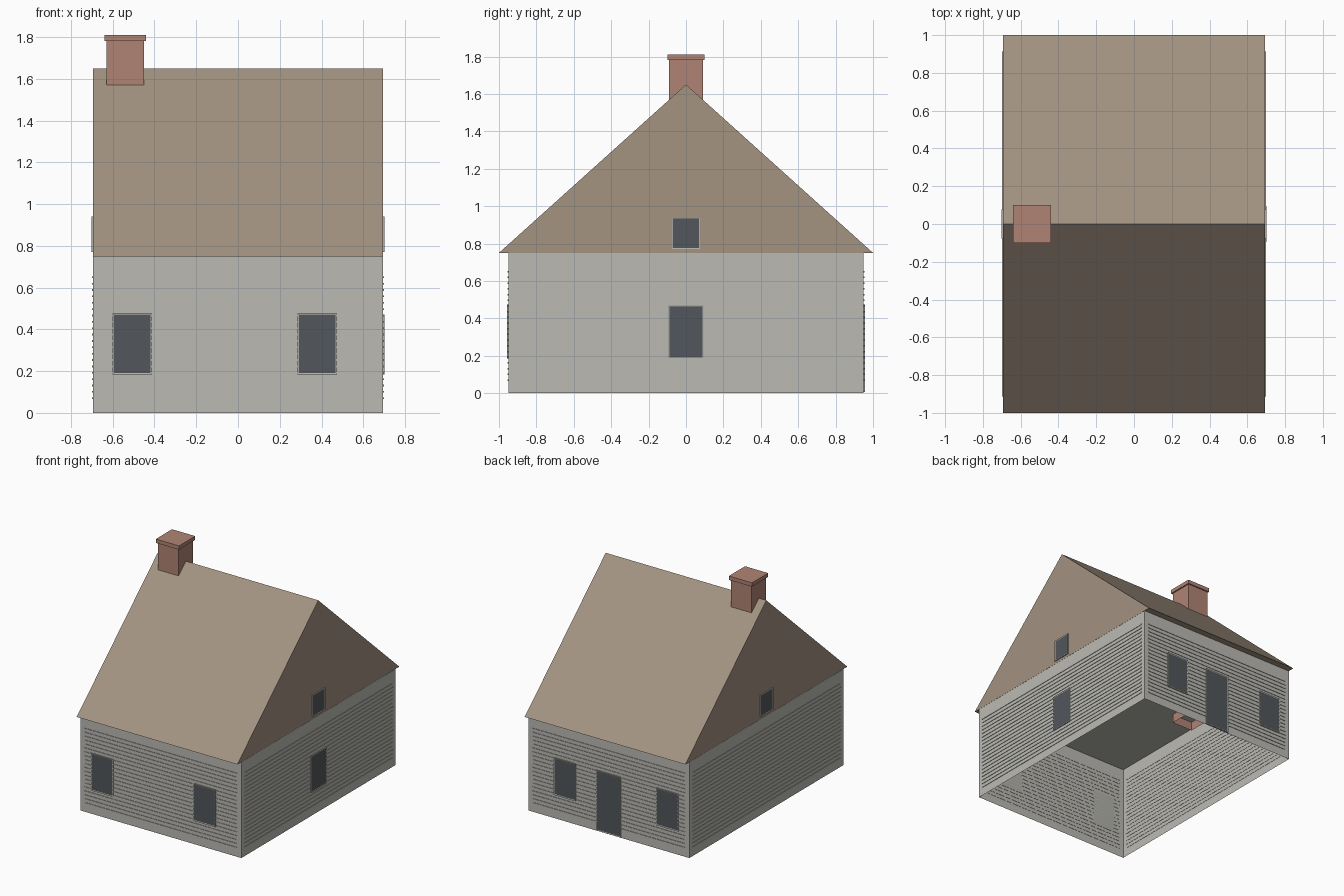
import bpy, bmesh
from math import pi
from mathutils import Matrix, Vector

cube = bpy.data.objects.get("Cube")
if cube:
    bpy.data.objects.remove(cube, do_unlink=True)


def material(name, hexcode):
    lin = [((int(hexcode[i:i + 2], 16) / 255 + 0.055) / 1.055) ** 2.4 for i in (0, 2, 4)]
    m = bpy.data.materials.new(name)
    m.use_nodes = True
    m.diffuse_color = (*lin, 1)
    m.node_tree.nodes["Principled BSDF"].inputs["Base Color"].default_value = (*lin, 1)
    return m


WALL = material("pale grey boards", "BBBAB3")
TRIM = material("grey trim", "B0B0A8")
GLASS = material("dark slate glass", "52565B")
ROOF = material("tan roof", "A39381")
BRICK = material("red brick", "B08475")


def finish(name, bm, *mats):
    bmesh.ops.recalc_face_normals(bm, faces=bm.faces)
    me = bpy.data.meshes.new(name)
    bm.to_mesh(me)
    bm.free()
    for m in mats:
        me.materials.append(m)
    ob = bpy.data.objects.new(name, me)
    bpy.context.collection.objects.link(ob)
    return ob


def add_box(bm, lo, hi):
    lo, hi = Vector(lo), Vector(hi)
    mat = Matrix.Translation((lo + hi) / 2) @ Matrix.Diagonal((*(hi - lo), 1))
    return bmesh.ops.create_cube(bm, size=1, matrix=mat)["verts"]


def open_bottom(bm):
    bm.normal_update()
    down = [f for f in bm.faces if f.normal.z < -0.9]
    bmesh.ops.delete(bm, geom=down, context="FACES_ONLY")


HX, HY, WALL_H, RIDGE = 0.694, 0.95, 0.75, 1.65

# House body, hollow and open underneath
bm = bmesh.new()
add_box(bm, (-HX, -HY, 0), (HX, HY, WALL_H - 0.001))
open_bottom(bm)
finish("house_walls", bm, WALL)

# Roof prism with small eaves at front and back
bm = bmesh.new()
profile = [(-1, WALL_H), (1, WALL_H), (0, RIDGE)]
tri = bm.faces.new([bm.verts.new((-HX, y, z)) for y, z in profile])
ext = bmesh.ops.extrude_face_region(bm, geom=[tri])["geom"]
bmesh.ops.translate(bm, vec=(2 * HX, 0, 0),
                    verts=[v for v in ext if isinstance(v, bmesh.types.BMVert)])
bm.faces.new([v for v in bm.verts if v.co.x < 0]) if not tri.is_valid else None
finish("roof", bm, ROOF)

# Chimney shaft and cap
CX = -0.54
bm = bmesh.new()
add_box(bm, (CX - 0.09, -0.09, 0.68), (CX + 0.09, 0.09, 1.78))
open_bottom(bm)
finish("chimney_shaft", bm, BRICK)
bm = bmesh.new()
add_box(bm, (CX - 0.1, -0.1, 1.78), (CX + 0.1, 0.1, 1.81))
finish("chimney_cap", bm, BRICK)

# Each side: turn about z from the front, and distance of the wall
SIDES = {"front": (0, HY, HX), "left": (pi / 2, HX, HY),
         "back": (pi, HY, HX), "right": (-pi / 2, HX, HY)}


def place(bm, side):
    turn, dist, _ = SIDES[side]
    bm.transform(Matrix.Rotation(turn, 4, "Z") @ Matrix.Translation((0, -dist, 0)))


# Siding strips
for side, (_, _, half) in SIDES.items():
    bm = bmesh.new()
    for i in range(20):
        z = 0.07 + i * 0.0305
        add_box(bm, (0.036 - half, -0.004, z - 0.004), (half - 0.036, 0.002, z + 0.004))
    place(bm, side)
    finish(side + "_siding", bm, WALL)


# Framed openings: u is the position along the wall as seen from outside
def opening(name, side, u, width, z0, z1):
    bm = bmesh.new()
    add_box(bm, (u - width / 2, -0.008, z0), (u + width / 2, 0.002, z1))
    bm.normal_update()
    pane = [f for f in bm.faces if f.normal.y < -0.9]
    bmesh.ops.inset_region(bm, faces=pane, thickness=0.01, depth=-0.002)
    pane[0].material_index = 1
    place(bm, side)
    finish(name, bm, TRIM, GLASS)


for side, sign in (("front", 1), ("back", -1)):
    for tag, u in (("a", -0.506), ("b", 0.379)):
        opening(f"{side}_window_{tag}", side, sign * u, 0.19, 0.185, 0.475)
opening("left_window", "left", 0, 0.19, 0.185, 0.47)
for side in ("left", "right"):
    opening(side + "_gable_window", side, 0, 0.152, 0.77, 0.94)
opening("back_door", "back", 0, 0.21, 0.005, 0.475)
